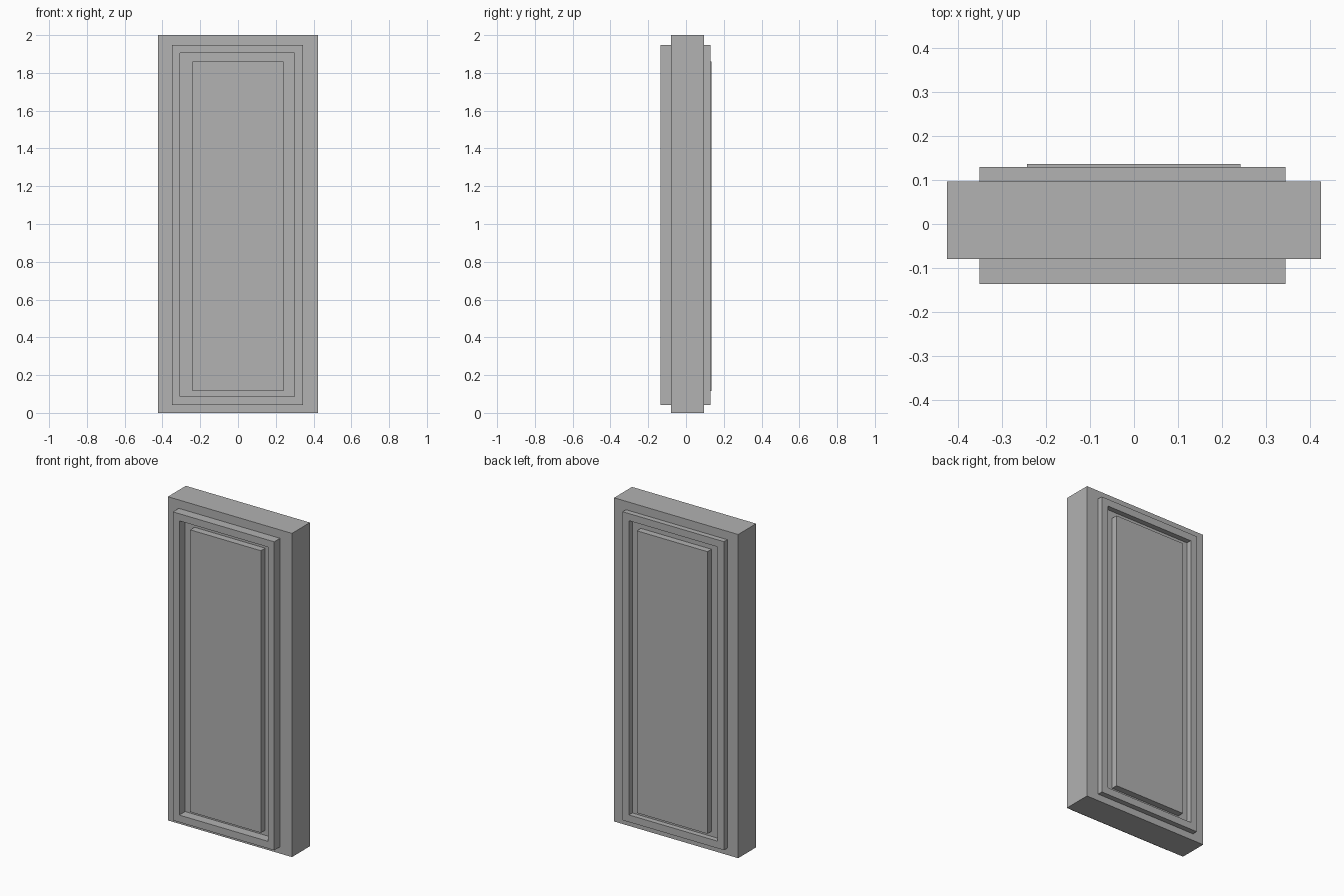
import bpy
import bmesh

cube = bpy.data.objects.get("Cube")
if cube:
    bpy.data.objects.remove(cube, do_unlink=True)

# One plain stone grey for the whole slab
stone = bpy.data.materials.new("stone_grey")
grey = (0.445, 0.445, 0.445, 1)
stone.diffuse_color = grey
stone.use_nodes = True
stone.node_tree.nodes["Principled BSDF"].inputs["Base Color"].default_value = grey


def add_object(name, bm):
    bmesh.ops.recalc_face_normals(bm, faces=bm.faces)
    mesh = bpy.data.meshes.new(name)
    bm.to_mesh(mesh)
    bm.free()
    mesh.materials.append(stone)
    obj = bpy.data.objects.new(name, mesh)
    bpy.context.collection.objects.link(obj)
    return obj


def rect_loop(bm, rect, y):
    x0, x1, z0, z1 = rect
    return [bm.verts.new((x, y, z))
            for x, z in ((x0, z0), (x1, z0), (x1, z1), (x0, z1))]


def bridge(bm, a, b):
    for i in range(4):
        j = (i + 1) % 4
        bm.faces.new((a[i], a[j], b[j], b[i]))


def block(name, rect, y0, y1):
    bm = bmesh.new()
    near, far = rect_loop(bm, rect, y0), rect_loop(bm, rect, y1)
    bridge(bm, near, far)
    bm.faces.new(near)
    bm.faces.new(far)
    return add_object(name, bm)


def frame(name, rect, width, y0, y1):
    x0, x1, z0, z1 = rect
    inner = (x0 + width, x1 - width, z0 + width, z1 - width)
    bm = bmesh.new()
    loops = [rect_loop(bm, r, y)
             for r, y in ((rect, y0), (rect, y1), (inner, y1), (inner, y0))]
    for i in range(4):
        bridge(bm, loops[i], loops[(i + 1) % 4])
    return add_object(name, bm)


SLAB = (-0.424, 0.424, 0, 2)
RIM = (-0.35, 0.343, 0.042, 1.948)
PANEL = (-0.242, 0.241, 0.117, 1.86)
FRONT, BACK = -0.079, 0.0965

# Main slab
block("slab", SLAB, FRONT, BACK)

# Raised rim and panel on each broad side
for side, face, rim_y, panel_y in (("front", FRONT, -0.136, -0.121),
                                   ("back", BACK, 0.129, 0.136)):
    frame(side + "_rim", RIM, 0.044, face, rim_y)
    block(side + "_panel", PANEL, face, panel_y)
